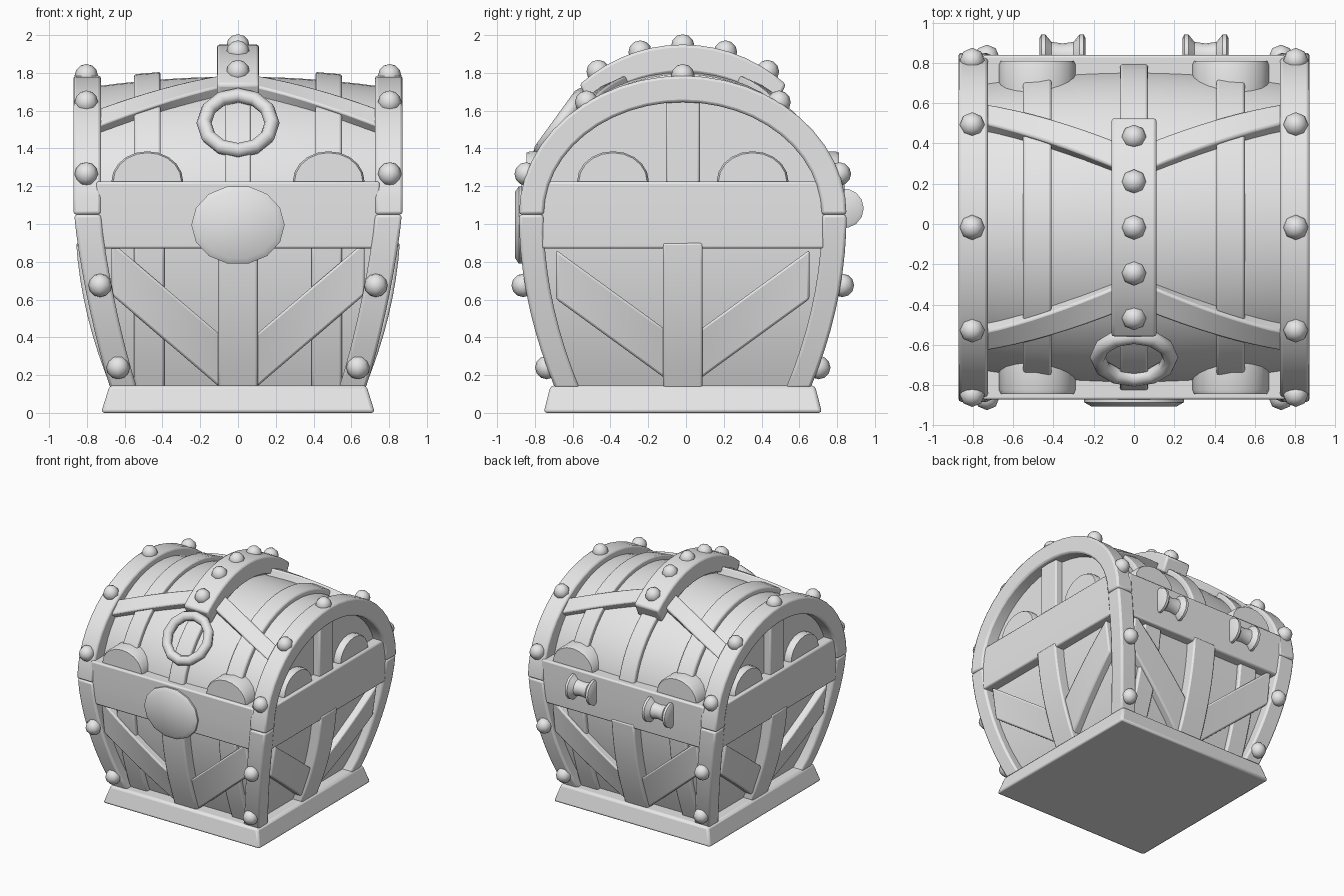
import bpy, bmesh, math
from mathutils import Vector, Matrix

cube = bpy.data.objects.get("Cube")
if cube:
    bpy.data.objects.remove(cube, do_unlink=True)

CY = -0.017      # depth centre of the chest
SEAM = 1.05      # height where the lid starts
grey = bpy.data.materials.new("light_grey")
grey.use_nodes = True
grey.diffuse_color = (0.8, 0.8, 0.8, 1)
grey.node_tree.nodes["Principled BSDF"].inputs["Base Color"].default_value = (0.8, 0.8, 0.8, 1)


def finish(name, bm, bevel=0.0, angle=35):
    bmesh.ops.recalc_face_normals(bm, faces=bm.faces)
    mesh = bpy.data.meshes.new(name)
    bm.to_mesh(mesh)
    bm.free()
    ob = bpy.data.objects.new(name, mesh)
    bpy.context.collection.objects.link(ob)
    ob.location.y = CY
    mesh.materials.append(grey)
    bpy.ops.object.select_all(action='DESELECT')
    ob.select_set(True)
    bpy.context.view_layer.objects.active = ob
    if bevel:
        mod = ob.modifiers.new("Soft edges", 'BEVEL')
        mod.width = bevel
        mod.segments = 2
        mod.limit_method = 'ANGLE'
        mod.angle_limit = math.radians(40)
    bpy.ops.object.shade_smooth_by_angle(angle=math.radians(angle))
    return ob


def loft(name, rings, bevel=0.0, angle=35):
    """Skin closed rings of points and cap both ends."""
    bm = bmesh.new()
    rows = [[bm.verts.new(p) for p in ring] for ring in rings]
    n = len(rows[0])
    for a, b in zip(rows, rows[1:]):
        for i in range(n):
            j = (i + 1) % n
            bm.faces.new((a[i], a[j], b[j], b[i]))
    bm.faces.new(rows[0])
    bm.faces.new(rows[-1])
    return finish(name, bm, bevel, angle)


def steps(a, b, n):
    return [a + (b - a) * i / n for i in range(n + 1)]


def half(z):
    """Half width of the bulging lower box."""
    return 0.867 - 0.185 * (max(0, SEAM - z) / 0.905) ** 2


def wall(k):
    """Placement on wall k: 0 front, 1 left, 2 back, 3 right."""
    rot = Matrix.Rotation(k * math.pi / 2, 3, 'Z')
    return lambda u, z, d: rot @ Vector((u, -half(z) - d, z))


def lid(x, t, d):
    s = 1 - 0.07 * (x / 0.75) ** 2
    return Vector((x, -(0.79 * s + d) * math.cos(t), SEAM + (0.73 * s + d) * math.sin(t)))


def strip(name, place, path, wu, wv, d0, d1, bevel=0.012):
    rings = []
    for u, v in path:
        rings.append([place(u - wu, v - wv, d0), place(u + wu, v + wv, d0),
                      place(u + wu, v + wv, d1), place(u - wu, v - wv, d1)])
    return loft(name, rings, bevel)


def square(w, d, z):
    return [(-w, -d, z), (w, -d, z), (w, d, z), (-w, d, z)]


def rivet(name, x, y, z):
    bm = bmesh.new()
    bmesh.ops.create_uvsphere(bm, u_segments=8, v_segments=6, radius=0.062,
                              matrix=Matrix.Translation((x, y, z)))
    finish(name, bm, angle=50)


# Base plinth and lower box
loft("base", [square(0.725, 0.737, 0), square(0.68, 0.70, 0.145)], 0.018)
loft("box_core", [square(half(z) - 0.09, half(z) - 0.09, z) for z in steps(0.1, SEAM, 8)])

# Barrel lid with flat gables
loft("lid_core", [[lid(x, t, 0) for t in steps(0, math.pi, 28)] for x in steps(-0.77, 0.77, 12)])

# Planks, belts, braces and half-round plates on the four walls
for k, side in enumerate(("front", "left", "back", "right")):
    place = wall(k)
    gable = k % 2
    heights = steps(0.13, 0.9, 8)
    strip(side + "_centre_plank", place, [(0, z) for z in heights], 0.105, 0, -0.14, -0.005)
    strip(side + "_belt", place, [(0, z) for z in (0.87, 0.96, 1.05, 1.14, 1.225)],
          0.75, 0, -0.2, -0.012)
    for m in (-1, 1):
        low, high, wide = (0.31, 0.71, 0.13) if gable else (0.27, 0.74, 0.14)
        path = [(m * u, low + (high - low) * (u - 0.09) / 0.55) for u in steps(0.09, 0.67, 7)]
        strip(side + "_brace", place, path, 0, wide, -0.14, -0.03)
        if not gable:
            strip(side + "_plank", place, [(m * 0.47, z) for z in heights], 0.08, 0, -0.14, -0.055)
        rings = []
        for d, r in ((-0.2, 1), (-0.06, 1), (-0.04, 0.95)):
            ring = []
            for i in range(20):
                a = math.tau * i / 20
                p = place(m * 0.48 * (0.77 if gable else 1) + 0.19 * r * math.cos(a), 1.225, d)
                p.z += 0.16 * r * math.sin(a)
                ring.append(p)
            rings.append(ring)
        loft(side + "_half_round_plate", rings)
    if gable:
        strip(side + "_gable_plank", place, [(0, 1.15), (0, 1.68)], 0.09, 0, -0.12, -0.035)

# Planks over the lid
for x, w in ((-0.48, 0.07), (0, 0.07), (0.48, 0.07)):
    strip("lid_plank", lid, [(x, t) for t in steps(0.12, math.pi - 0.12, 26)], w, 0, -0.05, 0.04)

# Slanted bands from the centre strap to the end frames
for m in (-1, 1):
    for back in (False, True):
        path = []
        for x in steps(0.08, 0.75, 8):
            t = math.radians(64 - 19 * (x - 0.11) / 0.61)
            path.append((m * x, math.pi - t if back else t))
        strip("lid_band", lid, path, 0, math.radians(5), -0.03, 0.06)


def strap(x, t, d):
    return Vector((x, -(0.76 + 0.09 * d) * math.cos(t), SEAM + (0.75 + 0.15 * d) * math.sin(t)))


# Raised centre strap with rivets
strip("centre_strap", strap, [(0, t) for t in steps(math.radians(50), math.radians(130), 14)],
      0.112, 0, 0, 1, 0.015)
for deg in (58, 74.5, 90, 105.5, 122):
    rivet("strap_rivet", *strap(0, math.radians(deg), 0.95))

# End frames: arched lid part, curved legs and their rivets
for m in (-1, 1):
    rings = []
    for t in steps(0, math.pi, 24):
        c, s = -math.cos(t), math.sin(t)
        inner = (0.735 * c, SEAM + 0.595 * s)
        outer = (0.867 * c, SEAM + 0.735 * s)
        rings.append([(m * 0.725, *inner), (m * 0.868, *inner),
                      (m * 0.872, *outer), (m * 0.725, *outer)])
    loft("lid_frame", rings, 0.015)
    for deg in (17, 54, 90, 126, 163):
        t = math.radians(deg)
        rivet("lid_frame_rivet", m * 0.803, -0.867 * math.cos(t), SEAM + 0.735 * math.sin(t))
    for n in (-1, 1):
        rings = []
        for z in steps(0.13, SEAM, 9):
            h = half(z)
            x = h - 0.025 * math.sin(math.pi * (z - 0.13) / 0.92)
            rings.append([(m * (x - 0.142), n * (h - 0.13), z), (m * x, n * (h - 0.13), z),
                          (m * x, n * h, z), (m * (x - 0.142), n * h, z)])
        loft("corner_leg", rings, 0.015)
        rivet("leg_rivet", m * 0.73, n * 0.845, 0.675)
        rivet("leg_rivet", m * 0.635, n * 0.72, 0.24)

# Pull ring leaning on the front of the lid
tilt = math.radians(36)
rings = []
bm = bmesh.new()
for i in range(12):
    a = math.tau * i / 12
    ring = []
    for j in range(8):
        b = math.tau * j / 8
        r = 0.18 + 0.04 * math.cos(b)
        p = Matrix.Rotation(-tilt, 3, 'X') @ Vector(
            (r * math.cos(a), 0.04 * math.sin(b), r * math.sin(a)))
        ring.append(bm.verts.new(p + Vector((0, -0.645, 1.535))))
    rings.append(ring)
for i in range(12):
    a, b = rings[i], rings[(i + 1) % 12]
    for j in range(8):
        bm.faces.new((a[j], a[(j + 1) % 8], b[(j + 1) % 8], b[j]))
finish("pull_ring", bm, angle=50)

# Round lock plate on the front belt
rings = []
for y, r in ((-0.82, 1), (-0.868, 1), (-0.888, 0.86)):
    rings.append([(0.247 * r * math.cos(math.tau * i / 14), y,
                   0.995 + 0.21 * r * math.sin(math.tau * i / 14)) for i in range(14)])
loft("lock_plate", rings)

# Spool-shaped hinges on the back belt
spool = ((-0.115, 0.085), (-0.105, 0.105), (-0.085, 0.105), (-0.055, 0.068), (0, 0.06),
         (0.055, 0.068), (0.085, 0.105), (0.105, 0.105), (0.115, 0.085))
for m in (-1, 1):
    rings = []
    for x, r in spool:
        rings.append([(m * 0.355 + x, 0.853 + r * math.cos(math.tau * i / 14),
                       1.083 + r * math.sin(math.tau * i / 14)) for i in range(14)])
    loft("hinge_spool", rings)
